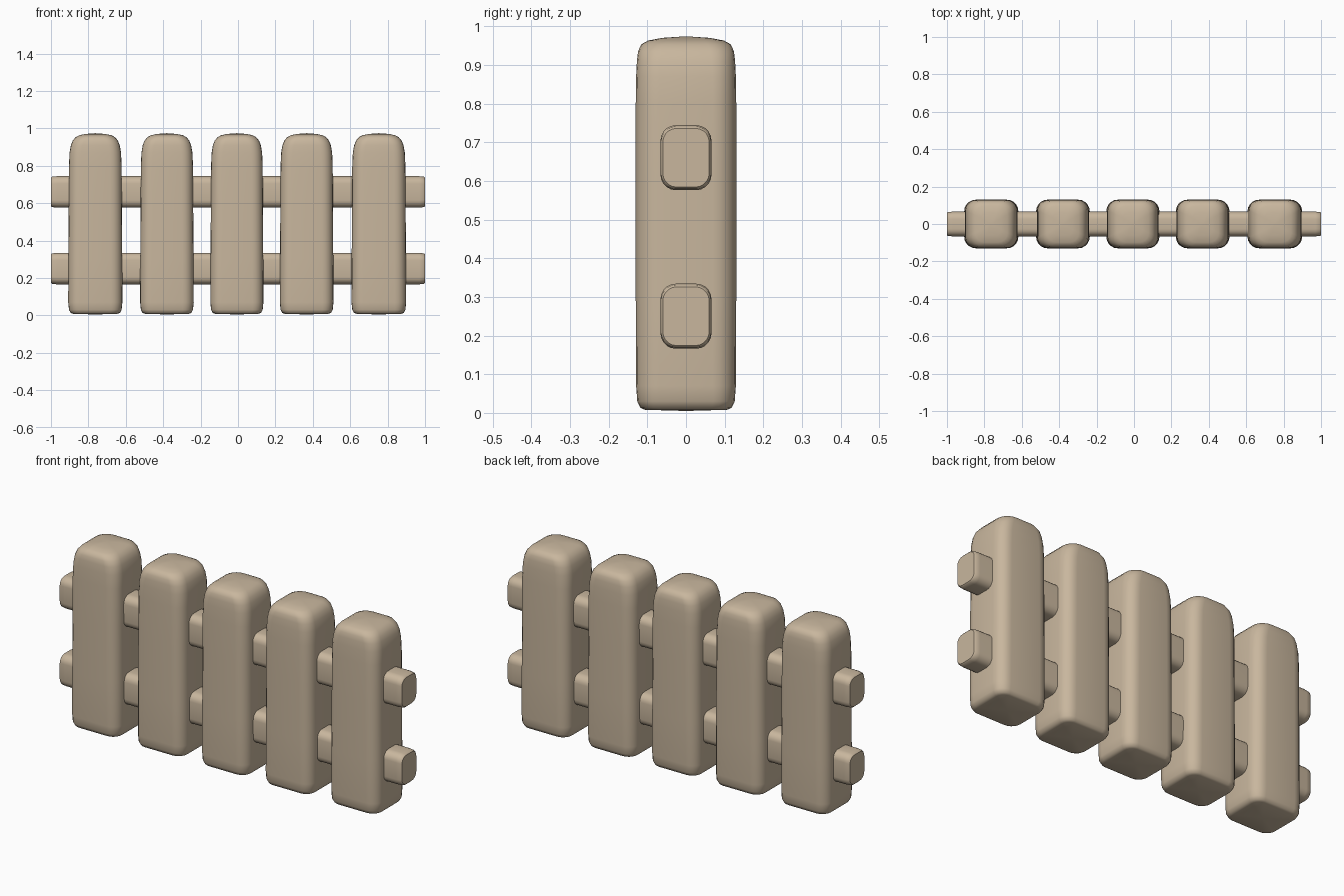
import bpy, bmesh, math
from mathutils import Vector

if "Cube" in bpy.data.objects:
    bpy.data.objects.remove(bpy.data.objects["Cube"])

wood = bpy.data.materials.new("pale wood")
wood.diffuse_color = (0.58, 0.47, 0.34, 1)
wood.use_nodes = True
wood.node_tree.nodes["Principled BSDF"].inputs["Base Color"].default_value = wood.diffuse_color


def outline(a, b, r, steps=5):
    """Rounded rectangle with half sizes a, b and corner radius r."""
    r = min(r, a * 0.6, b * 0.6)
    pts = []
    for k, (sx, sy) in enumerate(((1, 1), (-1, 1), (-1, -1), (1, -1))):
        for i in range(steps + 1):
            t = math.pi / 2 * (k + i / steps)
            pts.append((sx * (a - r) + r * math.cos(t), sy * (b - r) + r * math.sin(t)))
    return pts


def loft(name, rings, place, start, end):
    """Skin rings (position, half a, half b, radius), closing both ends with fans."""
    bm = bmesh.new()
    loops = [[bm.verts.new(place(x, y, p)) for x, y in outline(a, b, r)]
             for p, a, b, r in rings]
    n = len(loops[0])
    for lo, hi in zip(loops, loops[1:]):
        for i in range(n):
            bm.faces.new((lo[i], lo[(i + 1) % n], hi[(i + 1) % n], hi[i]))
    for loop, p in ((loops[0], start), (loops[-1], end)):
        c = bm.verts.new(place(0, 0, p))
        for i in range(n):
            bm.faces.new((loop[i], loop[(i + 1) % n], c))
    bmesh.ops.recalc_face_normals(bm, faces=bm.faces)
    for f in bm.faces:
        f.smooth = True
    me = bpy.data.meshes.new(name)
    bm.to_mesh(me)
    bm.free()
    me.materials.append(wood)
    ob = bpy.data.objects.new(name, me)
    bpy.context.collection.objects.link(ob)
    return ob


# Pickets: soft rounded posts, tops rounded mostly across the width
profile = [(0.008, 0.115, 0.106, 0.04), (0.013, 0.129, 0.118, 0.05),
           (0.030, 0.138, 0.126, 0.055), (0.07, 0.142, 0.129, 0.06),
           (0.30, 0.141, 0.130, 0.06), (0.60, 0.139, 0.130, 0.06),
           (0.80, 0.138, 0.130, 0.06), (0.87, 0.135, 0.129, 0.06),
           (0.91, 0.128, 0.127, 0.06), (0.935, 0.118, 0.124, 0.06),
           (0.953, 0.103, 0.116, 0.06), (0.963, 0.084, 0.098, 0.05),
           (0.970, 0.052, 0.060, 0.03)]
for n, (x, w) in enumerate(((-0.763, 1.02), (-0.38, 1.01), (-0.006, 1.0), (0.367, 1.01), (0.753, 1.03))):
    ob = loft(f"picket_{n + 1}", profile, lambda a, b, p: (a * w, b, p), 0.005, 0.974)
    ob.location.x = x

# Horizontal rails running through all pickets
for name, z in (("upper_rail", 0.66), ("lower_rail", 0.25)):
    ends = [(0, 0.060, 0.076, 0.042), (0.005, 0.064, 0.081, 0.045), (0.03, 0.066, 0.084, 0.045)]
    rings = [(-1 + d, a, b, r) for d, a, b, r in ends]
    rings += [(1 - d, a, b, r) for d, a, b, r in reversed(ends)]
    ob = loft(name, rings, lambda a, b, p: (p, a, b), -1, 1)
    ob.location.z = z
    bpy.context.view_layer.objects.active = ob
    ob.select_set(True)
    bpy.ops.object.shade_smooth_by_angle(angle=math.radians(40))
    ob.select_set(False)
